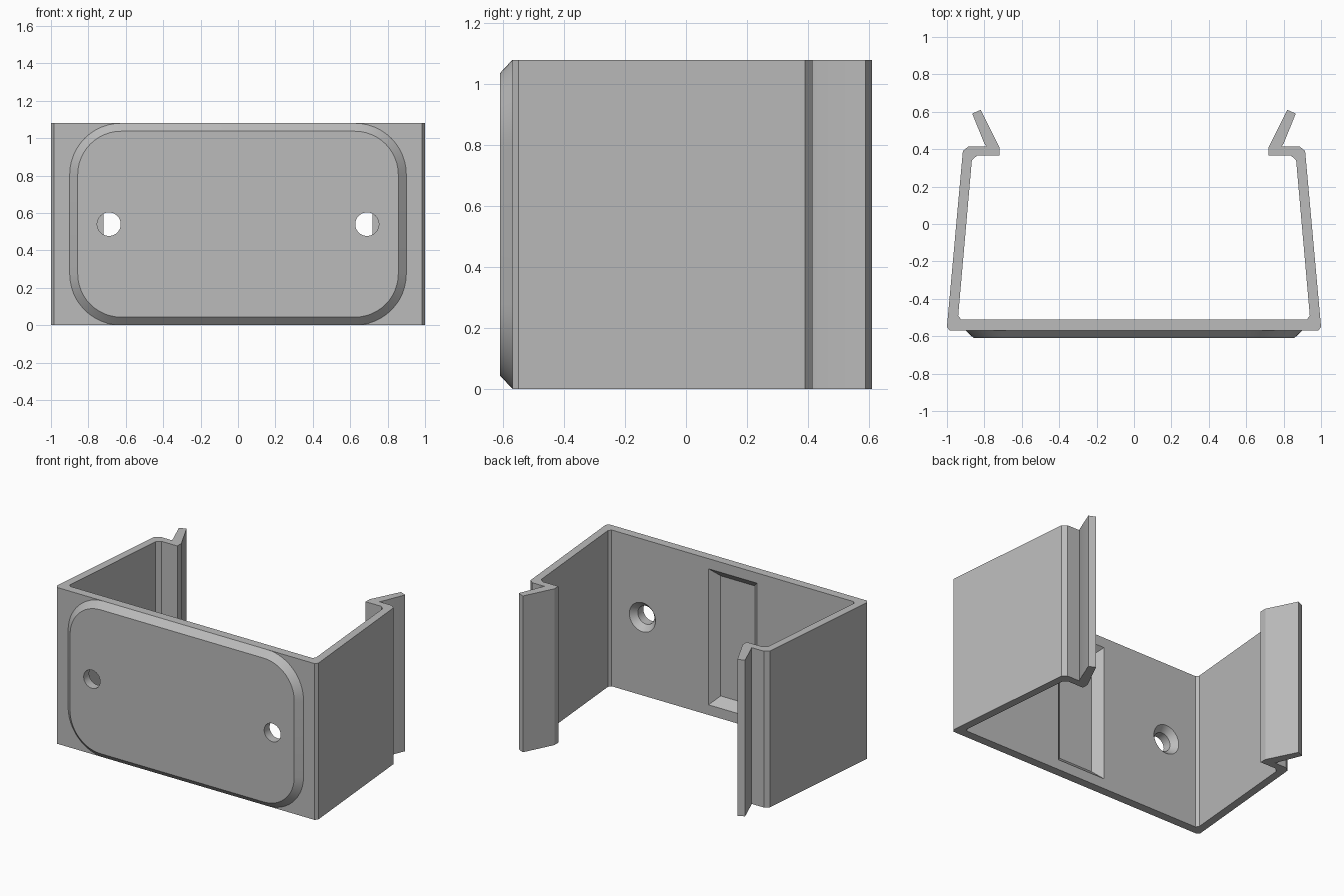
import bpy, bmesh, math

if "Cube" in bpy.data.objects:
    bpy.data.objects.remove(bpy.data.objects["Cube"], do_unlink=True)

HEIGHT = 1.08
MID = HEIGHT / 2

grey = bpy.data.materials.new("plain grey")
grey.use_nodes = True
grey.diffuse_color = (0.5, 0.5, 0.5, 1)
grey.node_tree.nodes["Principled BSDF"].inputs["Base Color"].default_value = (0.5, 0.5, 0.5, 1)


def loft(name, rings):
    """Closed solid skinned through matching rings of points, capped at both ends."""
    bm = bmesh.new()
    loops = [[bm.verts.new(p) for p in ring] for ring in rings]
    for a, b in zip(loops, loops[1:]):
        for i in range(len(a)):
            j = (i + 1) % len(a)
            bm.faces.new((a[i], a[j], b[j], b[i]))
    bm.faces.new(loops[0])
    bm.faces.new(loops[-1])
    bmesh.ops.recalc_face_normals(bm, faces=bm.faces)
    mesh = bpy.data.meshes.new(name)
    bm.to_mesh(mesh)
    bm.free()
    mesh.materials.append(grey)
    ob = bpy.data.objects.new(name, mesh)
    bpy.context.collection.objects.link(ob)
    return ob


def rounded_ring(y, half_x, half_z, radius, x=0, steps=12):
    """Rounded rectangle standing in the xz plane; a circle when the halves equal the radius."""
    pts = []
    for k, (sx, sz) in enumerate(((1, 1), (-1, 1), (-1, -1), (1, -1))):
        for i in range(steps + 1):
            a = math.pi / 2 * (k + i / steps)
            pts.append((x + sx * (half_x - radius) + radius * math.cos(a), y,
                        MID + sz * (half_z - radius) + radius * math.sin(a)))
    return pts


def circle_ring(x, y, r, n=48):
    return [(x + r * math.cos(math.tau * i / n), y, MID + r * math.sin(math.tau * i / n))
            for i in range(n)]


def rect_ring(y, half_x, half_z):
    return [(sx * half_x, y, MID + sz * half_z)
            for sx, sz in ((1, 1), (-1, 1), (-1, -1), (1, -1))]


def cut(ob, cutters):
    """Subtract the cutters and keep the finished mesh."""
    for c in cutters:
        mod = ob.modifiers.new("cut", "BOOLEAN")
        mod.operation = "DIFFERENCE"
        mod.solver = "EXACT"
        mod.object = c
    bpy.context.view_layer.update()
    deps = bpy.context.evaluated_depsgraph_get()
    mesh = bpy.data.meshes.new_from_object(ob.evaluated_get(deps))
    ob.modifiers.clear()
    ob.data = mesh


# Clip bracket: half of the plan outline, outside then inside, mirrored
half = [(0.985, -0.57), (1.0, -0.55), (0.915, 0.39), (0.885, 0.415), (0.79, 0.415),
        (0.80, 0.43), (0.865, 0.59), (0.82, 0.61), (0.72, 0.41), (0.72, 0.365),
        (0.84, 0.365), (0.867, 0.34), (0.94, -0.49), (0.925, -0.51)]
outline = half + [(-x, y) for x, y in reversed(half)]
bracket = loft("clip_bracket", [[(x, y, z) for x, y in outline] for z in (0, HEIGHT)])

# Raised front pad with a chamfered rim
pad = loft("front_pad", [rounded_ring(-0.57, 0.9, MID, 0.275),
                         rounded_ring(-0.61, 0.857, MID - 0.043, 0.232)])

# Countersunk screw holes
holes = [loft("screw_hole_cutter", [circle_ring(x, y, r) for y, r in
                                    ((-0.7, 0.063), (-0.55, 0.063), (-0.51, 0.1), (-0.45, 0.1))])
         for x in (-0.69, 0.69)]

# Sloped-sided pocket in the inner face of the back plate
pocket = loft("pocket_cutter", [rect_ring(-0.565, 0.13, 0.415), rect_ring(-0.51, 0.185, 0.47),
                                rect_ring(-0.45, 0.185, 0.47)])

cut(bracket, holes + [pocket])
cut(pad, holes)
for c in holes + [pocket]:
    bpy.data.objects.remove(c, do_unlink=True)

# Smooth round surfaces, keep hard edges
bpy.ops.object.select_all(action="DESELECT")
for ob in (bracket, pad):
    ob.select_set(True)
bpy.context.view_layer.objects.active = bracket
bpy.ops.object.shade_smooth_by_angle(angle=math.radians(20))
